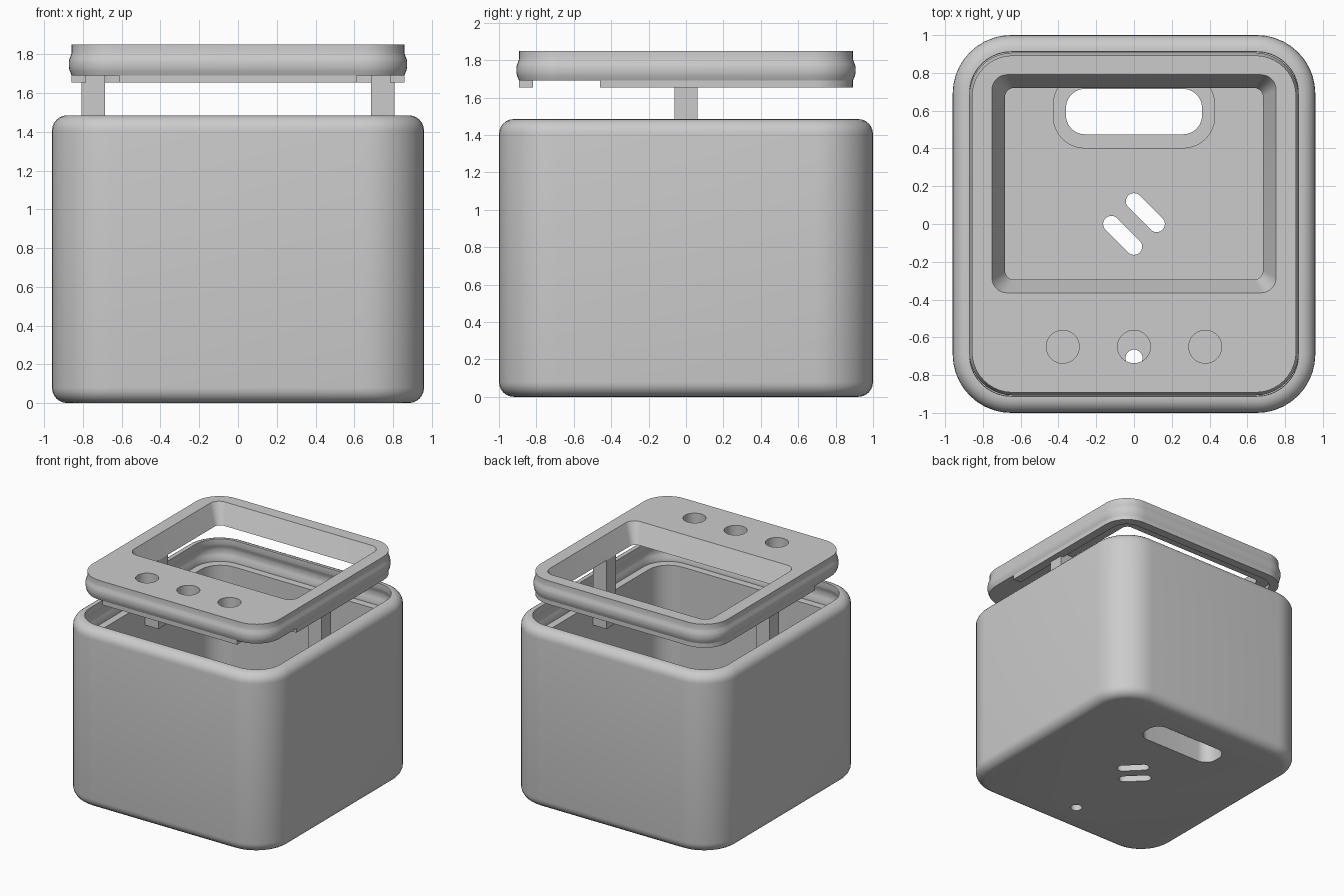
import bpy, bmesh, math
from mathutils import Vector

cube = bpy.data.objects.get("Cube")
if cube:
    bpy.data.objects.remove(cube, do_unlink=True)

grey = bpy.data.materials.new("plain_grey")
grey.use_nodes = True
grey.diffuse_color = (0.6, 0.6, 0.6, 1)
grey.node_tree.nodes["Principled BSDF"].inputs["Base Color"].default_value = (0.6, 0.6, 0.6, 1)


def ring(hx, hy, r, z, cx=0, cy=0, seg=10):
    """Rounded rectangle outline at height z."""
    pts = []
    for q, (sx, sy) in enumerate([(1, 1), (-1, 1), (-1, -1), (1, -1)]):
        for i in range(seg + 1):
            a = (q + i / seg) * math.pi / 2
            pts.append(Vector((cx + sx * (hx - r) + r * math.cos(a),
                               cy + sy * (hy - r) + r * math.sin(a), z)))
    return pts


def loft(name, rings, closed=False):
    """Skin a stack of outlines; cap the ends, or join last to first."""
    bm = bmesh.new()
    loops = [[bm.verts.new(p) for p in pts] for pts in rings]
    pairs = list(zip(loops, loops[1:]))
    if closed:
        pairs.append((loops[-1], loops[0]))
    else:
        bm.faces.new(loops[0][::-1])
        bm.faces.new(loops[-1])
    for a, b in pairs:
        n = len(a)
        for i in range(n):
            j = (i + 1) % n
            bm.faces.new((a[i], a[j], b[j], b[i]))
    bmesh.ops.recalc_face_normals(bm, faces=bm.faces)
    mesh = bpy.data.meshes.new(name)
    bm.to_mesh(mesh)
    bm.free()
    mesh.materials.append(grey)
    obj = bpy.data.objects.new(name, mesh)
    bpy.context.collection.objects.link(obj)
    return obj


def prism(name, hx, hy, r, z0, z1, cx=0, cy=0, turn=0):
    """Upright rounded block, optionally turned about its own axis."""
    obj = loft(name, [ring(hx, hy, r, z0), ring(hx, hy, r, z1)])
    obj.location = (cx, cy, 0)
    obj.rotation_euler.z = turn
    return obj


def box(name, x0, x1, y0, y1, z0, z1):
    pts = [(x0, y0), (x1, y0), (x1, y1), (x0, y1)]
    return loft(name, [[Vector((x, y, z)) for x, y in pts] for z in (z0, z1)])


def activate(obj):
    bpy.ops.object.select_all(action='DESELECT')
    obj.select_set(True)
    bpy.context.view_layer.objects.active = obj


def cut(obj, cutters):
    activate(obj)
    for c in cutters:
        c.hide_render = True
        m = obj.modifiers.new("cut", 'BOOLEAN')
        m.operation = 'DIFFERENCE'
        m.solver = 'EXACT'
        m.object = c
        bpy.ops.object.modifier_apply(modifier=m.name)
        bpy.data.objects.remove(c, do_unlink=True)


def smooth(obj):
    activate(obj)
    bpy.ops.object.shade_smooth_by_angle(angle=math.radians(30))


W, D, H, R = 0.96, 1.0, 1.485, 0.31     # body half width, half depth, height, corner
F = 0.08                                # edge fillet


def inset(i, z):
    """Body outline moved inwards by i."""
    return ring(W - i, D - i, R - i, z)


# Bulge shared by the lid rim and the groove: (height below top, swell)
bulge = [(0.04, 0), (0.055, 0.004), (0.075, 0.012), (0.09, 0.015),
         (0.115, 0.015), (0.135, 0.011), (0.16, 0)]

# Body shell: rounded outside, grooved mouth, ledge and plain inner wall
quarter = [k / 6 * math.pi / 2 for k in range(7)]
rings = [inset(F * (1 - math.sin(a)), F * (1 - math.cos(a))) for a in quarter]
rings += [inset(F * (1 - math.cos(a)), H - F * (1 - math.sin(a))) for a in quarter]
rings += [inset(0.088, H)]
rings += [inset(0.09 - s, H - d) for d, s in bulge]
rings += [inset(0.09, 1.3)]
rings += [ring(0.81, 0.85, 0.18, z) for z in (1.3, 0.1)]
body = loft("body_shell", rings)

# Raised collar around the floor slot
collar = prism("slot_collar", 0.43, 0.2, 0.17, 0.1, 0.18, 0, 0.6)


def slot_cutter():
    return prism("slot_cutter", 0.36, 0.12, 0.1, -0.1, 0.4, 0, 0.595)


cut(collar, [slot_cutter()])
floor_holes = [slot_cutter(), prism("cable_cutter", 0.045, 0.045, 0.0449, -0.1, 0.3, 0, -0.71)]
for s in (-1, 1):
    floor_holes.append(prism("vent_cutter", 0.128, 0.043, 0.0429, -0.1, 0.3,
                             0.06 * s, 0.06 * s, -math.pi / 4))
cut(body, floor_holes)

# Lid plate with swollen rim
TOP, UNDER = 1.85, 1.69
LX, LY, LR = 0.858, 0.892, 0.215
rings = [ring(LX, LY, LR, TOP)]
rings += [ring(LX + s, LY + s, LR + s, TOP - d) for d, s in bulge]
lid = loft("lid_plate", rings)

# Sloped window and three button holes
slope, e = 0.087 / (TOP - UNDER), 0.02
window = loft("window_cutter", [
    ring(0.772 + slope * (TOP - z), 0.597 + slope * (TOP - z), 0.085, z, 0, 0.213) if z > TOP
    else ring(0.772 - slope * (TOP - z), 0.597 - slope * (TOP - z), 0.045, z, 0, 0.213)
    for z in (UNDER - e, TOP + e)])
buttons = [prism("button_cutter", 0.087, 0.087, 0.0869, 1.6, 1.9, x, -0.65)
           for x in (-0.377, 0, 0.377)]
cut(lid, [window] + buttons)

# Skirt below the lid, missing at the front corners
t = 0.075
skirt = loft("lid_skirt", [ring(LX, LY, LR, 1.655), ring(LX, LY, LR, UNDER),
                           ring(LX - t, LY - t, LR - t, UNDER),
                           ring(LX - t, LY - t, LR - t, 1.655)], closed=True)
cut(skirt, [box("skirt_cutter", *sorted((s * 0.615, s * 1.2)), -1.2, -0.46, 1.5, 1.8)
            for s in (-1, 1)])

# Arms hanging from the lid on each side
for side, s in (("left", 1), ("right", -1)):
    box(side + "_lid_arm", *sorted((s * 0.685, s * 0.808)), -0.062, 0.062, 1.12, UNDER)

for part in (body, collar, lid, skirt):
    smooth(part)
